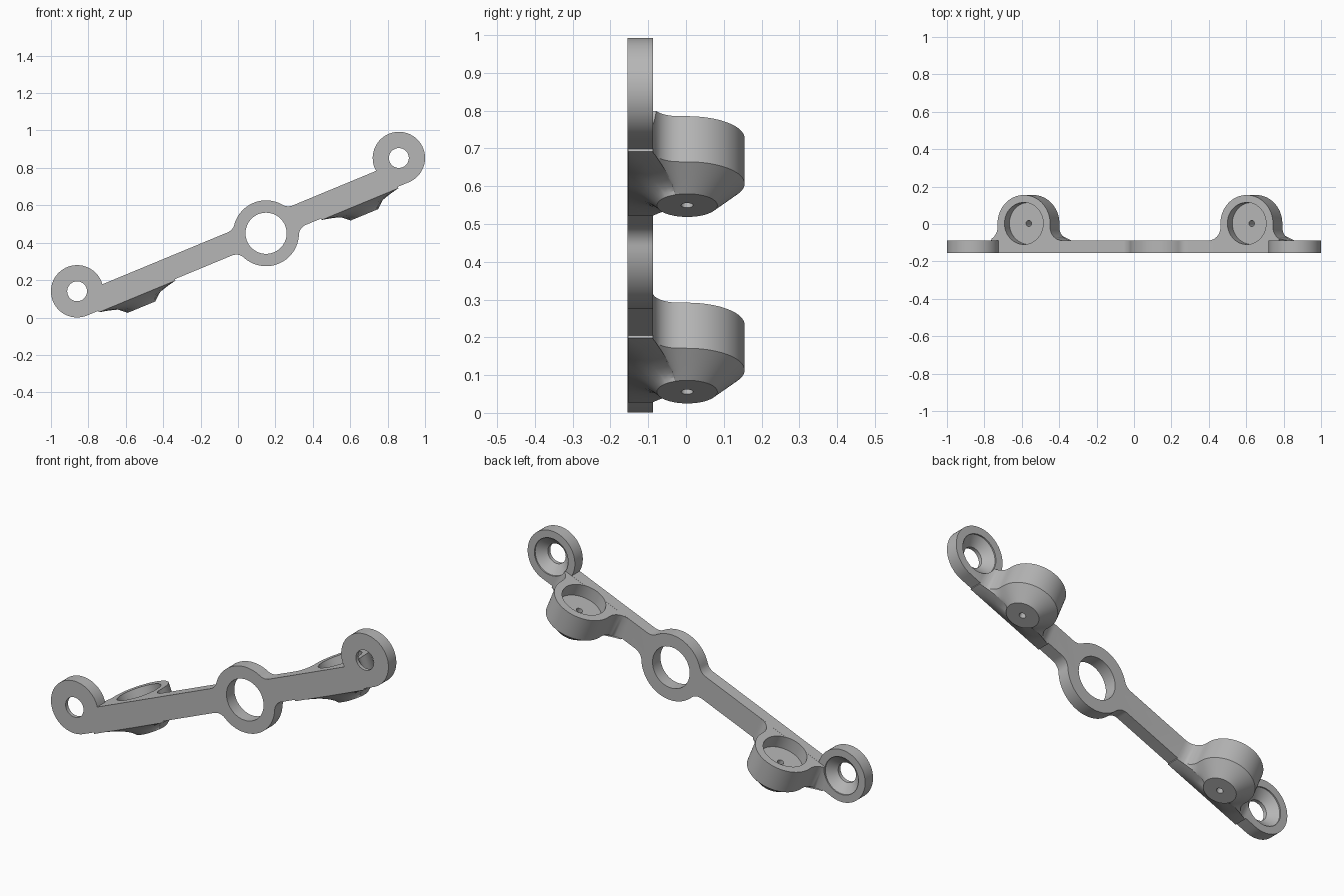
import bpy, bmesh
from math import sin, cos, pi, atan2, asin, sqrt, hypot, radians
from mathutils import Matrix

if "Cube" in bpy.data.objects:
    bpy.data.objects.remove(bpy.data.objects["Cube"], do_unlink=True)

# Shared dimensions, with the bar lying along x before it is tilted
TILT = radians(22.5)
FRONT, BACK = -0.155, -0.088
END_X, END_R = 0.931, 0.14
BAR_TOP, BAR_LOW = -0.017, -0.14
HUB_X, HUB_Z, HUB_R = 0.121, -0.1, 0.176
CUP_X, CUP_Y, CUP_R = 0.645, 0.003, 0.152
CUP_LOW, DISC_R = -0.21, 0.08

grey = bpy.data.materials.new("matte_grey")
grey.use_nodes = True
grey.diffuse_color = (0.47, 0.47, 0.47, 1)
grey.node_tree.nodes["Principled BSDF"].inputs["Base Color"].default_value = grey.diffuse_color


def arc(cx, cy, r, a0, a1, n):
    return [(cx + r * cos(a0 + (a1 - a0) * i / n), cy + r * sin(a0 + (a1 - a0) * i / n))
            for i in range(n + 1)]


def loft(name, rings):
    """Closed solid through a list of equally long point rings."""
    bm = bmesh.new()
    rows = [[bm.verts.new(p) for p in ring] for ring in rings]
    n = len(rows[0])
    for a, b in zip(rows, rows[1:]):
        for i in range(n):
            j = (i + 1) % n
            bm.faces.new((a[i], a[j], b[j], b[i]))
    bm.faces.new(rows[0])
    bm.faces.new(rows[-1])
    bmesh.ops.recalc_face_normals(bm, faces=bm.faces)
    mesh = bpy.data.meshes.new(name)
    bm.to_mesh(mesh)
    bm.free()
    mesh.materials.append(grey)
    obj = bpy.data.objects.new(name, mesh)
    bpy.context.collection.objects.link(obj)
    return obj


def lathe(name, profile, place):
    """Round solid from (radius, height) pairs, moved by a matrix."""
    obj = loft(name, [[(x, y, h) for x, y in arc(0, 0, r, 0, 2 * pi, 64)[:-1]]
                      for r, h in profile])
    obj.data.transform(place)
    return obj


def combine(target, tool, operation):
    bpy.context.view_layer.objects.active = target
    mod = target.modifiers.new("combine", 'BOOLEAN')
    mod.operation, mod.solver, mod.object = operation, 'EXACT', tool
    tool.hide_render = True
    bpy.ops.object.modifier_apply(modifier=mod.name)
    bpy.data.objects.remove(tool, do_unlink=True)


def hub_side(s, line, f):
    """Bar edge, fillet, hub arc and fillet, from left to right."""
    fz = line + s * f
    d = sqrt((HUB_R + f) ** 2 - (fz - HUB_Z) ** 2)
    left = arc(HUB_X - d, fz, f, -s * pi / 2, atan2(HUB_Z - fz, d), 10)
    start = atan2(fz - HUB_Z, -d)
    ring = arc(HUB_X, HUB_Z, HUB_R, start, s * pi - start, 32)
    right = [(2 * HUB_X - x, z) for x, z in reversed(left)]
    return left + ring[1:-1] + right


# Flat plate: two end eyes, straight bar and the central hub
dip = asin(BAR_TOP / END_R)
outline = arc(-END_X, 0, END_R, 1.5 * pi, dip, 44)
outline += hub_side(1, BAR_TOP, 0.06)
outline += arc(END_X, 0, END_R, pi - dip, -pi / 2, 44)
outline += reversed(hub_side(-1, BAR_LOW, 0.06))
bracket = loft("mounting_bracket", [[(x, y, z) for x, z in outline] for y in (FRONT, BACK)])


# Cups: U-shaped body flared into the plate, tapering to a small disc below
def cup_body(x0):
    f = 0.07
    half = arc(CUP_R + f, BACK + f, f, 1.5 * pi, pi, 10)
    half = [(CUP_R + f, FRONT + 0.001)] + half
    mirror = [(-x, y) for x, y in reversed(half)]
    front = [(CUP_R * k / 6, FRONT + 0.001) for k in range(-6, 7)]
    plan = half + arc(0, CUP_Y, CUP_R, 0, pi, 40) + mirror + front

    def ring(t, z):
        pts = []
        for x, y in plan:
            dy = y - CUP_Y
            r = hypot(x, dy)
            k = (DISC_R + (r - DISC_R) * t ** max(1, (r / CUP_R) ** 1.6)) / r
            pts.append((x0 + x * k, CUP_Y + dy * k, z))
        return pts
    levels = [ring(i / 6, CUP_LOW + 0.062 * i / 6) for i in range(7)]
    return loft("cup_body", levels + [ring(1, BAR_TOP - 0.0005)])


for side in (-1, 1):
    combine(bracket, cup_body(side * CUP_X), 'UNION')

# Pockets and drain holes in the cups, countersunk holes in the eyes
facing_back = Matrix.Rotation(-pi / 2, 4, 'X')
for side in (-1, 1):
    at_cup = Matrix.Translation((side * CUP_X, CUP_Y, 0))
    floor = BAR_TOP - 0.07
    combine(bracket, lathe("pocket_cutter", [(0.016, -0.3), (0.016, floor), (0.112, floor),
                                             (0.112, 0.1)], at_cup), 'DIFFERENCE')
    at_eye = Matrix.Translation((side * END_X, 0, 0)) @ facing_back
    combine(bracket, lathe("eye_cutter", [(0.053, -0.3), (0.053, -0.135), (0.1, -0.095),
                                          (0.1, 0)], at_eye), 'DIFFERENCE')

# Central bore
at_hub = Matrix.Translation((HUB_X, 0, HUB_Z)) @ facing_back
combine(bracket, lathe("bore_cutter", [(0.11, -0.3), (0.11, 0.1)], at_hub), 'DIFFERENCE')

# Tilt the finished bracket and set it on the ground
bracket.data.transform(Matrix.Translation((0, 0, 0.4965)) @ Matrix.Rotation(-TILT, 4, 'Y'))
bpy.ops.object.select_all(action='DESELECT')
bracket.select_set(True)
bpy.context.view_layer.objects.active = bracket
bpy.ops.object.shade_smooth_by_angle(angle=radians(30))
